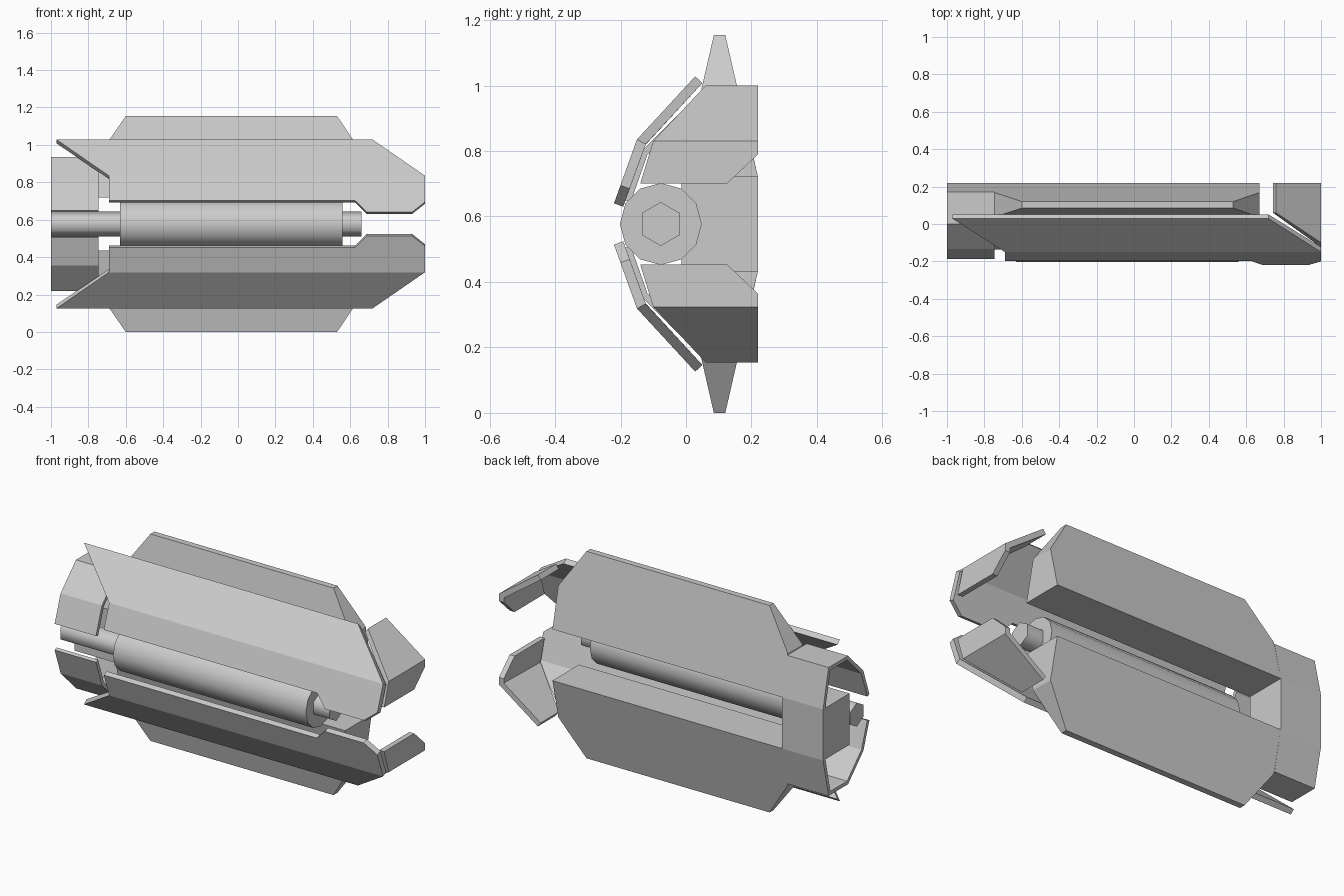
import bpy, math
from mathutils import Vector

if "Cube" in bpy.data.objects:
    bpy.data.objects.remove(bpy.data.objects["Cube"])

MID = 0.577  # height of the mirror plane between upper and lower halves


def make(name, verts, faces, toward=None, thick=0.0):
    me = bpy.data.meshes.new(name)
    me.from_pydata(verts, [], faces)
    me.update()
    # keep the outer side of open sheets facing the given direction
    if toward and me.polygons[0].normal.dot(Vector(toward)) < 0:
        me.flip_normals()
    ob = bpy.data.objects.new(name, me)
    bpy.context.collection.objects.link(ob)
    if thick:
        m = ob.modifiers.new("thickness", 'SOLIDIFY')
        m.thickness = thick
        m.offset = -1
        m.use_even_offset = True
    return ob


def flip(verts, s):
    return [(x, y, MID + s * (z - MID)) for x, y, z in verts]


def loft(name, sections, s):
    # sections: (z, x0, x1, y0, y1) rectangles stacked along z
    v = []
    for z, x0, x1, y0, y1 in sections:
        v += [(x0, y0, z), (x1, y0, z), (x1, y1, z), (x0, y1, z)]
    f = [(3, 2, 1, 0)]
    for k in range(len(sections) - 1):
        a = 4 * k
        f += [(a + i, a + (i + 1) % 4, a + 4 + (i + 1) % 4, a + 4 + i) for i in range(4)]
    e = len(v) - 4
    f.append((e, e + 1, e + 2, e + 3))
    if s < 0:
        f = [tuple(reversed(q)) for q in f]
    return make(name, flip(v, s), f)


def plate_y(z):
    # slope of the bent armour plate
    if z > 0.835:
        return -0.15 + 0.18 * (z - 0.835) / 0.195
    return -0.15 - 0.07 * (0.835 - z) / 0.195


for s, side in ((1, "upper"), (-1, "lower")):
    # tapered body wing with outer fin edge
    loft(side + "_wing", [(0.72, -0.745, 0.67, -0.013, 0.22),
                          (0.945, -0.745, 0.67, 0.037, 0.168),
                          (1.154, -0.6, 0.53, 0.085, 0.12)], s)

    # bent front armour plate
    xz = [(-0.97, 1.028), (0.72, 1.028), (1, 0.835), (-0.69, 0.835), (-0.69, 0.703),
          (0.625, 0.703), (0.69, 0.64), (0.93, 0.64), (1, 0.695)]
    make(side + "_armour_plate", flip([(x, plate_y(z), z) for x, z in xz], s),
         [(0, 3, 2, 1), (3, 4, 5, 6, 7, 8, 2)], (0, -1, 0), 0.03)

    # angled end guard, separated from the body by a gap
    v = [(0.76, 0.06, 1.0), (0.76, 0.22, 1.0), (1, 0.22, 0.83), (1, -0.10, 0.83),
         (1, 0.22, 0.79), (1, 0.125, 0.70), (1, -0.14, 0.70)]
    make(side + "_end_guard", flip(v, s), [(0, 3, 2, 1), (3, 6, 5, 4, 2)], (1, 0, 0), 0.03)

    # hollow rear shroud
    prof = [(-0.188, 0.65), (-0.135, 0.80), (0.0, 0.935), (0.172, 0.935), (0.22, 0.72)]
    n = len(prof)
    v = [(x, y, z) for x in (-1, -0.745) for y, z in prof]
    make(side + "_rear_shroud", flip(v, s),
         [(i, i + n, i + n + 1, i + 1) for i in range(n - 1)], (0, -1, 0), 0.02)

# block joining the two wings at the rear
loft("rear_block", [(0.434, -1, -0.745, -0.013, 0.22), (0.72, -1, -0.745, -0.013, 0.22)], 1)


# barrel and its hexagonal rod
def cylinder(name, sides, r, x0, x1):
    bpy.ops.mesh.primitive_cylinder_add(vertices=sides, radius=r, depth=x1 - x0,
                                        location=((x0 + x1) / 2, -0.077, MID),
                                        rotation=(0, math.pi / 2, 0))
    ob = bpy.context.object
    ob.name = name
    # hexagon stands on a corner in the end view
    ob.data.update()
    if sides == 6:
        ob.rotation_euler = (math.pi / 2, 0, math.pi / 2)
    bpy.ops.object.shade_smooth_by_angle(angle=math.radians(65))


cylinder("barrel", 12, 0.125, -0.63, 0.56)
cylinder("barrel_rod", 6, 0.067, -1.0, 0.66)
